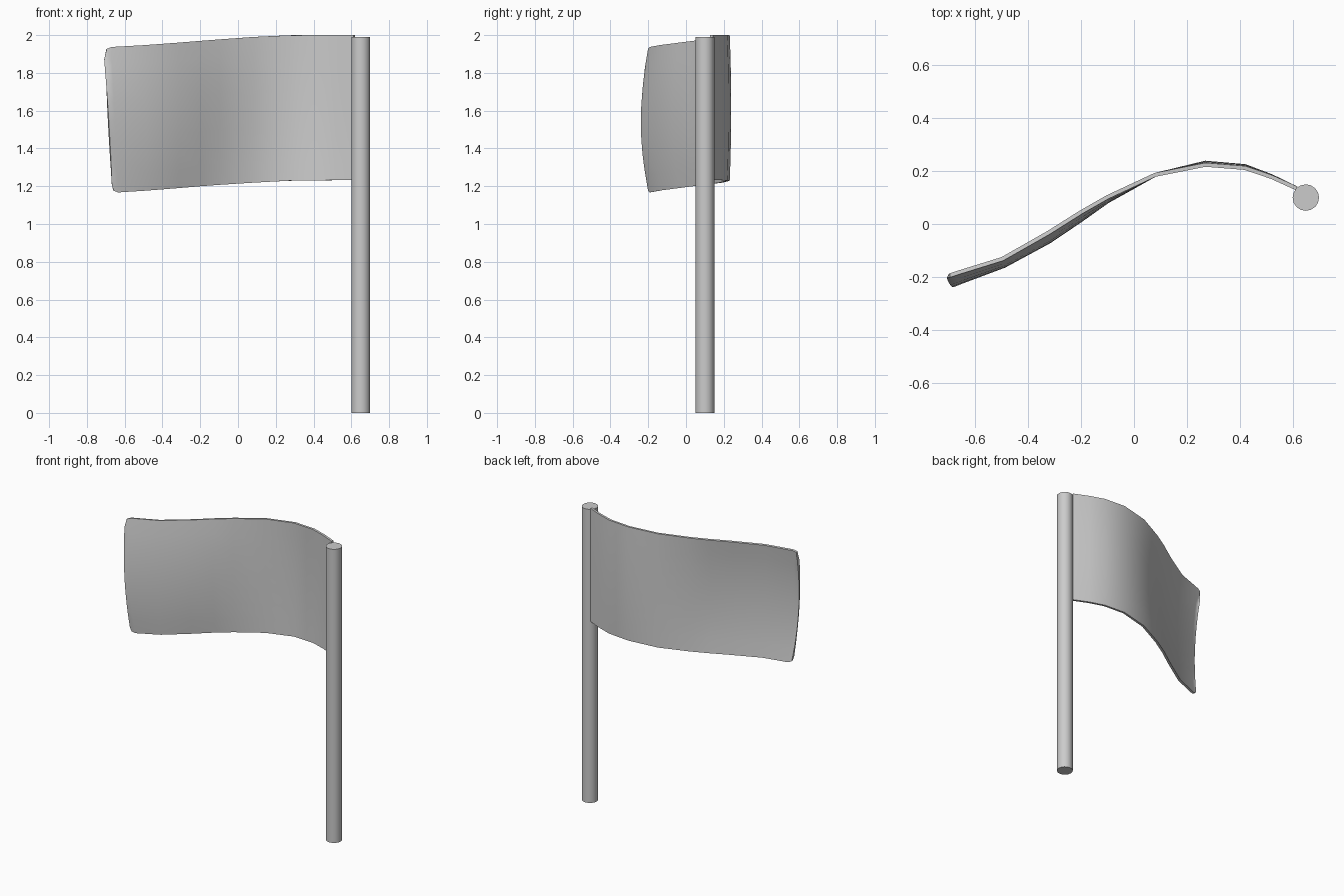
import bpy, bmesh
from math import radians

if "Cube" in bpy.data.objects:
    bpy.data.objects.remove(bpy.data.objects["Cube"])


def finish(obj, angle):
    bpy.ops.object.select_all(action='DESELECT')
    obj.select_set(True)
    bpy.context.view_layer.objects.active = obj
    bpy.ops.object.shade_smooth_by_angle(angle=radians(angle))


# Pole
bpy.ops.mesh.primitive_cylinder_add(vertices=16, radius=0.05, depth=1.99,
                                    location=(0.65, 0.10, 0.995))
pole = bpy.context.object
pole.name = "flag_pole"
finish(pole, 40)

# Waving cloth columns: x, y, bulge at mid height, bottom z, top z, lean of free end
columns = [
    (0.615, 0.135, 0.000, 1.232, 2.000, 0.0),
    (0.52, 0.178, 0.003, 1.232, 2.000, 0.0),
    (0.42, 0.212, 0.007, 1.231, 2.000, 0.0),
    (0.27, 0.224, 0.008, 1.229, 1.999, 0.0),
    (0.08, 0.186, 0.000, 1.219, 1.990, 0.0),
    (-0.10, 0.102, -0.016, 1.208, 1.977, 0.0),
    (-0.20, 0.045, -0.030, 1.201, 1.969, 0.0),
    (-0.32, -0.032, -0.034, 1.191, 1.959, 0.002),
    (-0.49, -0.132, -0.026, 1.178, 1.946, 0.008),
    (-0.655, -0.186, -0.034, 1.168, 1.936, 0.017),
    (-0.678, -0.194, -0.035, 1.178, 1.926, 0.018),
    (-0.686, -0.197, -0.035, 1.205, 1.87, 0.019),
]
rows = 8
bm = bmesh.new()
grid = []
for x, y, bulge, low, high, lean in columns:
    line = []
    for j in range(rows + 1):
        t = j / rows
        line.append(bm.verts.new((x - lean * (2 * t - 1),
                                  y + bulge * 4 * t * (1 - t),
                                  low + (high - low) * t)))
    grid.append(line)
for a, b in zip(grid, grid[1:]):
    for j in range(rows):
        bm.faces.new((a[j], a[j + 1], b[j + 1], b[j]))
bmesh.ops.recalc_face_normals(bm, faces=bm.faces)
mesh = bpy.data.meshes.new("flag_cloth")
bm.to_mesh(mesh)
bm.free()
cloth = bpy.data.objects.new("flag_cloth", mesh)
bpy.context.collection.objects.link(cloth)

# Cloth thickness
solid = cloth.modifiers.new("thickness", 'SOLIDIFY')
solid.thickness = 0.015
solid.offset = 0
bpy.context.view_layer.objects.active = cloth
cloth.select_set(True)
bpy.ops.object.modifier_apply(modifier=solid.name)
finish(cloth, 40)
